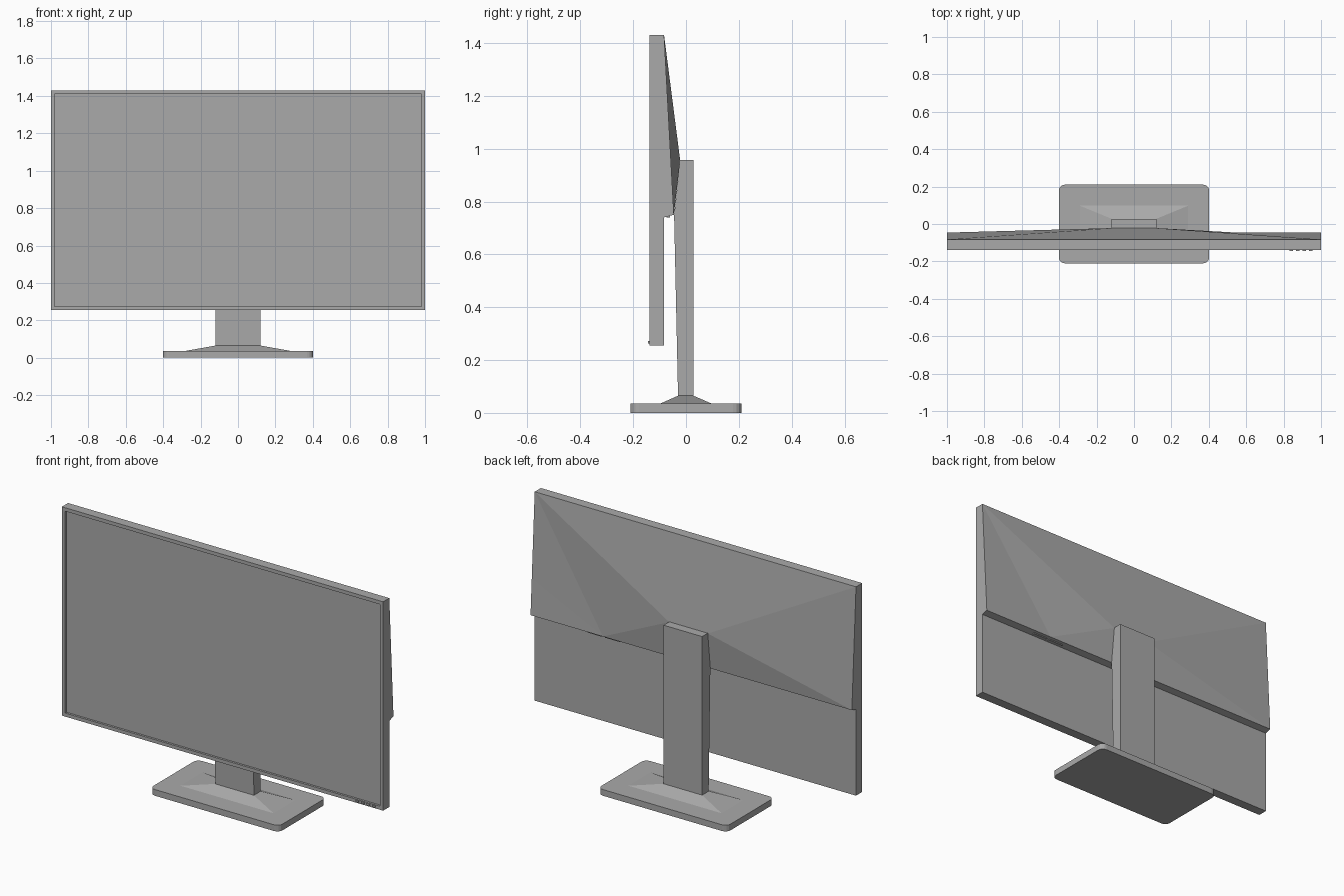
import bpy, bmesh

cube = bpy.data.objects.get("Cube")
if cube:
    bpy.data.objects.remove(cube, do_unlink=True)

grey = bpy.data.materials.new("plain_grey")
grey.use_nodes = True
grey.diffuse_color = (0.4, 0.4, 0.4, 1)
grey.node_tree.nodes["Principled BSDF"].inputs["Base Color"].default_value = (0.4, 0.4, 0.4, 1)


def finish(name, bm):
    bmesh.ops.recalc_face_normals(bm, faces=bm.faces)
    mesh = bpy.data.meshes.new(name)
    bm.to_mesh(mesh)
    bm.free()
    mesh.materials.append(grey)
    obj = bpy.data.objects.new(name, mesh)
    bpy.context.scene.collection.objects.link(obj)
    return obj


def box_mesh(x0, x1, y0, y1, z0, z1):
    bm = bmesh.new()
    bmesh.ops.create_cube(bm, size=1)
    for v in bm.verts:
        v.co.x = x0 if v.co.x < 0 else x1
        v.co.y = y0 if v.co.y < 0 else y1
        v.co.z = z0 if v.co.z < 0 else z1
    return bm


def box(name, *bounds):
    return finish(name, box_mesh(*bounds))


# Panel with a recessed screen
BACK, TOP = -0.083, 1.43
bm = box_mesh(-1, 1, -0.138, BACK, 0.255, TOP)
bm.faces.ensure_lookup_table()
front = min(bm.faces, key=lambda f: f.calc_center_median().y)
bmesh.ops.inset_region(bm, faces=[front], thickness=0.028)
screen = bmesh.ops.extrude_face_region(bm, geom=[front])
bmesh.ops.delete(bm, geom=[front], context='FACES_ONLY')
for v in (g for g in screen["geom"] if isinstance(g, bmesh.types.BMVert)):
    v.co.y += 0.012
finish("display_panel", bm)

# Faceted rear housing, its lower edge broken beside the ports
bm = bmesh.new()
corners = {
    "top": (1, BACK, TOP), "peak": (0.12, -0.022, 0.955),
    "side": (1, -0.057, 0.95), "low": (1, -0.046, 0.75), "inner": (1, BACK, 0.74),
}
L = {k: bm.verts.new((-x, y, z)) for k, (x, y, z) in corners.items()}
R = {k: bm.verts.new(p) for k, p in corners.items()}
port_edge = bm.verts.new((0.55, -0.046, 0.75))
for face in (
    (L["top"], R["top"], R["peak"], L["peak"]),
    (L["top"], L["peak"], L["side"]),
    (L["side"], L["peak"], L["low"]),
    (L["peak"], R["peak"], port_edge, L["low"]),
    (R["top"], port_edge, R["peak"]),
    (R["top"], R["side"], port_edge),
    (R["side"], R["low"], port_edge),
    (L["low"], port_edge, R["low"], R["inner"], L["inner"]),
    (L["top"], L["side"], L["low"], L["inner"]),
    (R["top"], R["inner"], R["low"], R["side"]),
    (L["top"], L["inner"], R["inner"], R["top"]),
):
    bm.faces.new(face)
finish("rear_housing", bm)

# Connector plates under the housing
for i, x in enumerate((0.5, 0.61)):
    box(f"port_plate_{i + 1}", x - 0.045, x + 0.045, -0.073, -0.06, 0.739, 0.745)

# Control buttons on the lower bezel
for i in range(4):
    x = 0.84 + i * 0.035
    box(f"button_{i + 1}", x - 0.009, x + 0.009, -0.144, -0.137, 0.262, 0.272)

# Stand column, extruded from its side profile
bm = bmesh.new()
profile = [(-0.03, 0.06), (-0.045, 0.75), (-0.022, 0.957), (0.028, 0.957), (0.028, 0.06)]
side = bm.faces.new([bm.verts.new((-0.12, y, z)) for y, z in profile])
column = bmesh.ops.extrude_face_region(bm, geom=[side])
for v in (g for g in column["geom"] if isinstance(g, bmesh.types.BMVert)):
    v.co.x = 0.12
finish("stand_column", bm)

# Base plate with rounded corners
bm = box_mesh(-0.402, 0.402, -0.21, 0.21, 0, 0.035)
uprights = [e for e in bm.edges if abs(e.verts[0].co.z - e.verts[1].co.z) > 0.01]
bmesh.ops.bevel(bm, geom=uprights, offset=0.032, segments=4, profile=0.5, affect='EDGES')
finish("base_plate", bm)

# Sloped foot between plate and column
bm = box_mesh(-0.295, 0.295, -0.1, 0.1, 0.034, 0.065)
for v in bm.verts:
    if v.co.z > 0.05:
        v.co.x = 0.12 if v.co.x > 0 else -0.12
        v.co.y = 0.028 if v.co.y > 0 else -0.03
finish("base_foot", bm)
